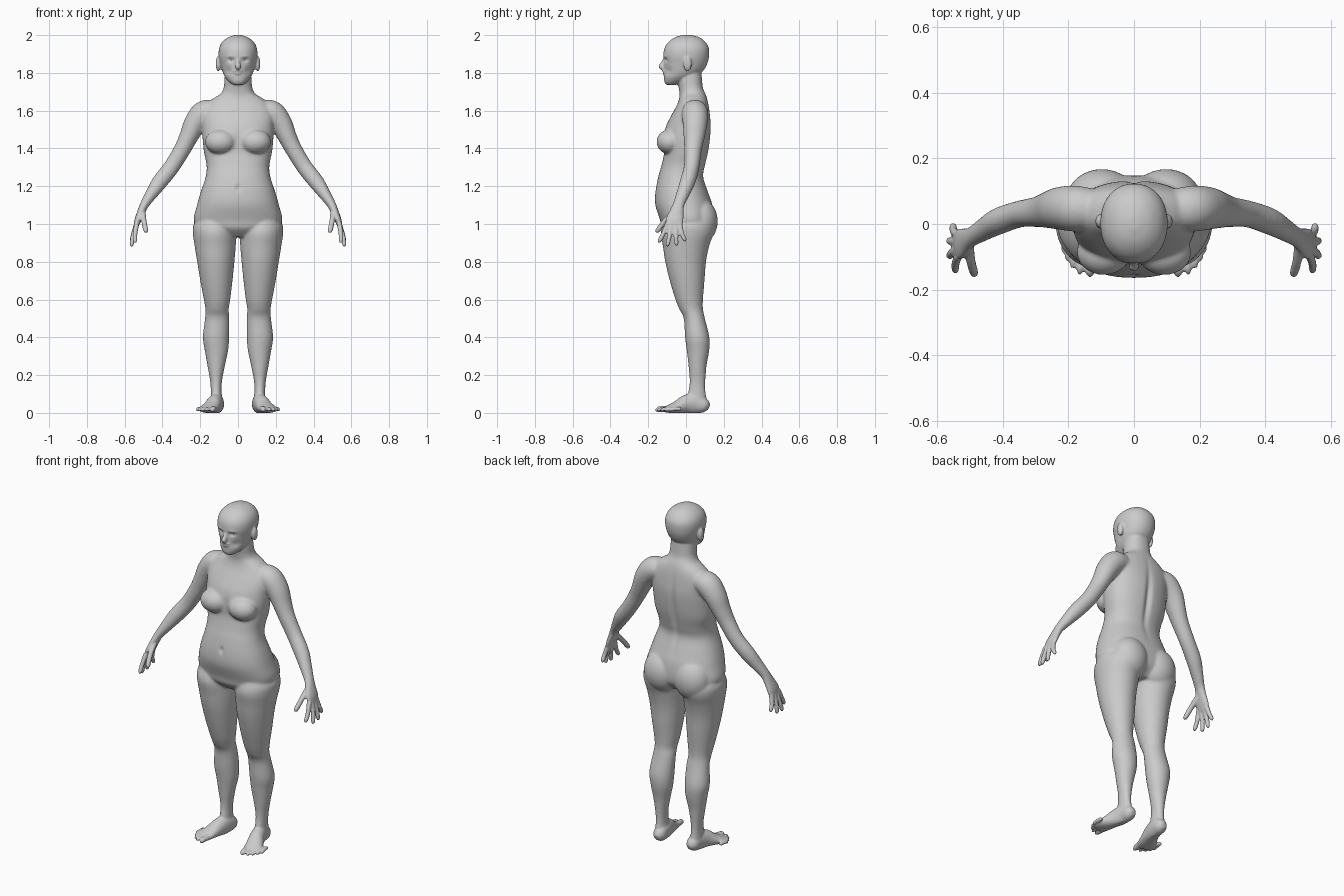
import bpy, bmesh, math
from mathutils import Vector, Matrix

bm = bmesh.new()


def spline(rows, steps=6):
    """Catmull-Rom interpolation of rows of numbers."""
    out, n = [], len(rows)
    for i in range(n - 1):
        p = [rows[max(0, min(n - 1, i + k))] for k in (-1, 0, 1, 2)]
        for s in range(steps):
            t = s / steps
            out.append([0.5 * (2 * b + (c - a) * t + (2 * a - 5 * b + 4 * c - d) * t * t
                               + (3 * b - a - 3 * c + d) * t ** 3) for a, b, c, d in zip(*p)])
    return out + [list(rows[-1])]


def skin(rings):
    loops = [[bm.verts.new(co) for co in ring] for ring in rings]
    n = len(loops[0])
    for a, b in zip(loops, loops[1:]):
        for i in range(n):
            bm.faces.new((a[i], a[(i + 1) % n], b[(i + 1) % n], b[i]))
    bm.faces.new(loops[0])
    bm.faces.new(loops[-1])


def loft(rows, side=1, power=2.0, n=40):
    """Stack of level rings: z, x min, x max, y front, y back."""
    rings = []
    for z, x0, x1, y0, y1 in spline(rows):
        ring = []
        for i in range(n):
            a = 2 * math.pi * i / n
            c, s = math.cos(a), math.sin(a)
            c = math.copysign(abs(c) ** (2 / power), c)
            s = math.copysign(abs(s) ** (2 / power), s)
            ring.append((side * ((x0 + x1) / 2 + c * (x1 - x0) / 2), (y0 + y1) / 2 + s * (y1 - y0) / 2, z))
        rings.append(ring)
    skin(rings)


def tube(rows, side=1, ref=(0, 1, 0), n=24):
    """Tube along a path: x, y, z, radius across ref, radius along ref."""
    pts = spline(rows)
    rings = []
    for i, p in enumerate(pts):
        t = Vector(pts[min(i + 1, len(pts) - 1)][:3]) - Vector(pts[max(i - 1, 0)][:3])
        t.normalize()
        u = Vector(ref).cross(t).normalized()
        v = t.cross(u)
        ring = []
        for k in range(n):
            a = 2 * math.pi * k / n
            co = Vector(p[:3]) + u * math.cos(a) * max(p[3], .002) + v * math.sin(a) * max(p[4], .002)
            ring.append((co.x * side, co.y, co.z))
        rings.append(ring)
    skin(rings)


def digit(a, b, c, r, side):
    """Finger or toe through three points with a rounded tip."""
    a, b, c = Vector(a), Vector(b), Vector(c)
    d = (c - b).normalized()
    tube([(*a, r * 1.1, r * 1.1), (*b, r, r), (*(c - d * r), r * .9, r * .9), (*c, r * .35, r * .35)],
         side, (.3, 1, .2) if abs(d.z) > .6 else (0, 0, 1), 12)


def ball(target, centre, radii):
    bmesh.ops.create_uvsphere(target, u_segments=32, v_segments=20, radius=1,
                              matrix=Matrix.Translation(centre) @ Matrix.Diagonal((*radii, 1)))


# torso and neck
torso = [(.93, .10, -.08, .09), (.975, .2, -.125, .135), (1.02, .234, -.137, .148), (1.1, .217, -.162, .14),
         (1.17, .197, -.162, .117), (1.25, .171, -.147, .092), (1.31, .166, -.13, .102),
         (1.38, .180, -.116, .118), (1.45, .187, -.122, .128), (1.52, .19, -.105, .132),
         (1.58, .192, -.075, .127), (1.63, .17, -.048, .12), (1.665, .13, -.036, .112),
         (1.69, .092, -.034, .103), (1.72, .076, -.038, .09), (1.77, .071, -.045, .084), (1.83, .065, -.04, .08)]
loft([(z, -w, w, f, b) for z, w, f, b in torso], power=2.25, n=64)

# head
head = [(1.735, .024, -.103, -.06), (1.752, .047, -.114, -.01), (1.78, .07, -.117, .045), (1.81, .083, -.116, .09),
        (1.85, .094, -.116, .113), (1.89, .102, -.12, .122), (1.93, .1, -.114, .121), (1.963, .084, -.093, .103),
        (1.988, .053, -.058, .072), (2.001, .015, -.015, .025)]
loft([(z, -w, w, f, b) for z, w, f, b in head], power=2.15, n=64)

# nose and lips
tube([(0, -.108, 1.878, .01, .01), (0, -.121, 1.852, .011, .012), (0, -.131, 1.834, .015, .014),
      (0, -.122, 1.822, .012, .01)], ref=(0, 1, 0))
ball(bm, (0, -.113, 1.810), (.026, .012, .007))
ball(bm, (0, -.112, 1.797), (.022, .012, .007))

leg = [(1.08, .04, .185, -.09, .11), (1.0, .015, .234, -.122, .14), (.95, .010, .239, -.133, .145),
       (.88, .012, .229, -.122, .122), (.8, .019, .216, -.11, .106), (.7, .029, .2, -.086, .098),
       (.6, .041, .181, -.056, .09), (.55, .049, .173, -.036, .09), (.5, .046, .175, -.012, .1),
       (.4, .047, .186, -.005, .124), (.33, .052, .176, .004, .123), (.25, .069, .162, .013, .109),
       (.17, .084, .148, .019, .103), (.11, .087, .144, .012, .103), (.05, .08, .146, 0, .112),
       (.015, .085, .14, .02, .105)]
arm = [(.11, .045, 1.595, .055, .06), (.175, .047, 1.588, .068, .07), (.225, .048, 1.535, .061, .066),
       (.262, .043, 1.46, .05, .056), (.295, .037, 1.395, .045, .047), (.35, .03, 1.305, .043, .041),
       (.41, .01, 1.228, .042, .041), (.455, -.015, 1.163, .033, .035), (.492, -.037, 1.108, .024, .03),
       (.51, -.048, 1.07, .021, .036), (.53, -.06, 1.02, .018, .047), (.54, -.066, .985, .012, .042)]
foot = [(.108, .122, .03, .015, .015), (.109, .1, .038, .034, .038), (.113, .05, .05, .038, .055),
        (.125, 0, .045, .041, .05), (.142, -.045, .031, .047, .034), (.158, -.085, .021, .052, .022),
        (.167, -.11, .017, .042, .014)]
# base y, mid point, tip of each finger
fingers = [(-.098, (.545, -.122, .945), (.545, -.146, .9)), (-.077, (.556, -.088, .935), (.564, -.1, .88)),
           (-.054, (.557, -.053, .935), (.564, -.05, .884)), (-.033, (.55, -.022, .95), (.553, -.002, .908))]
toes = [(.135, -.163, .0155), (.166, -.155, .0105), (.187, -.137, .0105), (.203, -.114, .010), (.214, -.09, .010)]

for s in (1, -1):
    loft(leg, s)
    tube(arm, s)
    tube(foot, s, (0, 0, 1))
    # hand
    for y, mid, tip in fingers:
        digit((.537, y, 1.0), mid, tip, .0125, s)
    digit((.505, -.06, 1.065), (.498, -.112, 1.015), (.486, -.158, .955), .0145, s)
    # toes
    for i, (x, y, r) in enumerate(toes):
        digit((x - .008, y + .065, .022), (x - .002, y + .025, .02), (x, y, .013), r, s)
    # breast, buttock, ear
    ball(bm, (s * .092, -.086, 1.435), (.083, .07, .066))
    ball(bm, (s * .098, .075, 1.015), (.108, .093, .12))
    ball(bm, (s * .104, .008, 1.848), (.014, .022, .04))

bmesh.ops.recalc_face_normals(bm, faces=bm.faces)
mesh = bpy.data.meshes.new("body")
bm.to_mesh(mesh)
bm.free()
body = bpy.data.objects.new("body", mesh)
bpy.context.collection.objects.link(body)
bpy.context.view_layer.objects.active = body
body.select_set(True)

# fuse the parts into one skin
fuse = body.modifiers.new("fuse", 'REMESH')
fuse.mode, fuse.voxel_size = 'VOXEL', .0055
bpy.ops.object.modifier_apply(modifier="fuse")

# soften the joins of torso and limbs more than hands, feet and face
group = body.vertex_groups.new(name="soft")
group.add([v.index for v in body.data.vertices if abs(v.co.x) < .45 and .12 < v.co.z < 1.74], 1, 'REPLACE')
for name, count in (("soft", 16), ("", 3)):
    m = body.modifiers.new("smooth", 'SMOOTH')
    m.factor, m.iterations, m.vertex_group = .5, count, name
    bpy.ops.object.modifier_apply(modifier=m.name)

# eye sockets, navel, spine groove, cheeks, shin: centre, spread, push
dents = [((0, -.16, 1.19), (.012, .03, .018), (0, .008, 0)),
         ((0, .12, 1.4), (.018, .05, .16), (0, -.014, 0)),
         ((0, -.14, 1.45), (.02, .04, .05), (0, .008, 0))]
for s in (1, -1):
    dents += [((s * .037, -.11, 1.868), (.017, .03, .011), (0, .011, 0)),
              ((s * .052, -.095, 1.81), (.022, .03, .02), (-s * .004, .004, 0)),
              ((s * .04, -.11, 1.888), (.022, .03, .007), (0, -.003, 0))]
for v in body.data.vertices:
    for c, r, push in dents:
        d = sum(((v.co[i] - c[i]) / r[i]) ** 2 for i in range(3))
        if d < 9:
            v.co += Vector(push) * math.exp(-d)
    v.co.z = max(v.co.z, 0)
bpy.ops.object.shade_smooth()

# eyes
bm = bmesh.new()
for s in (1, -1):
    ball(bm, (s * .037, -.088, 1.868), (.013, .013, .011))
eyes = bpy.data.objects.new("eyes", bpy.data.meshes.new("eyes"))
bm.to_mesh(eyes.data)
bm.free()
bpy.context.collection.objects.link(eyes)
eyes.data.shade_smooth()
